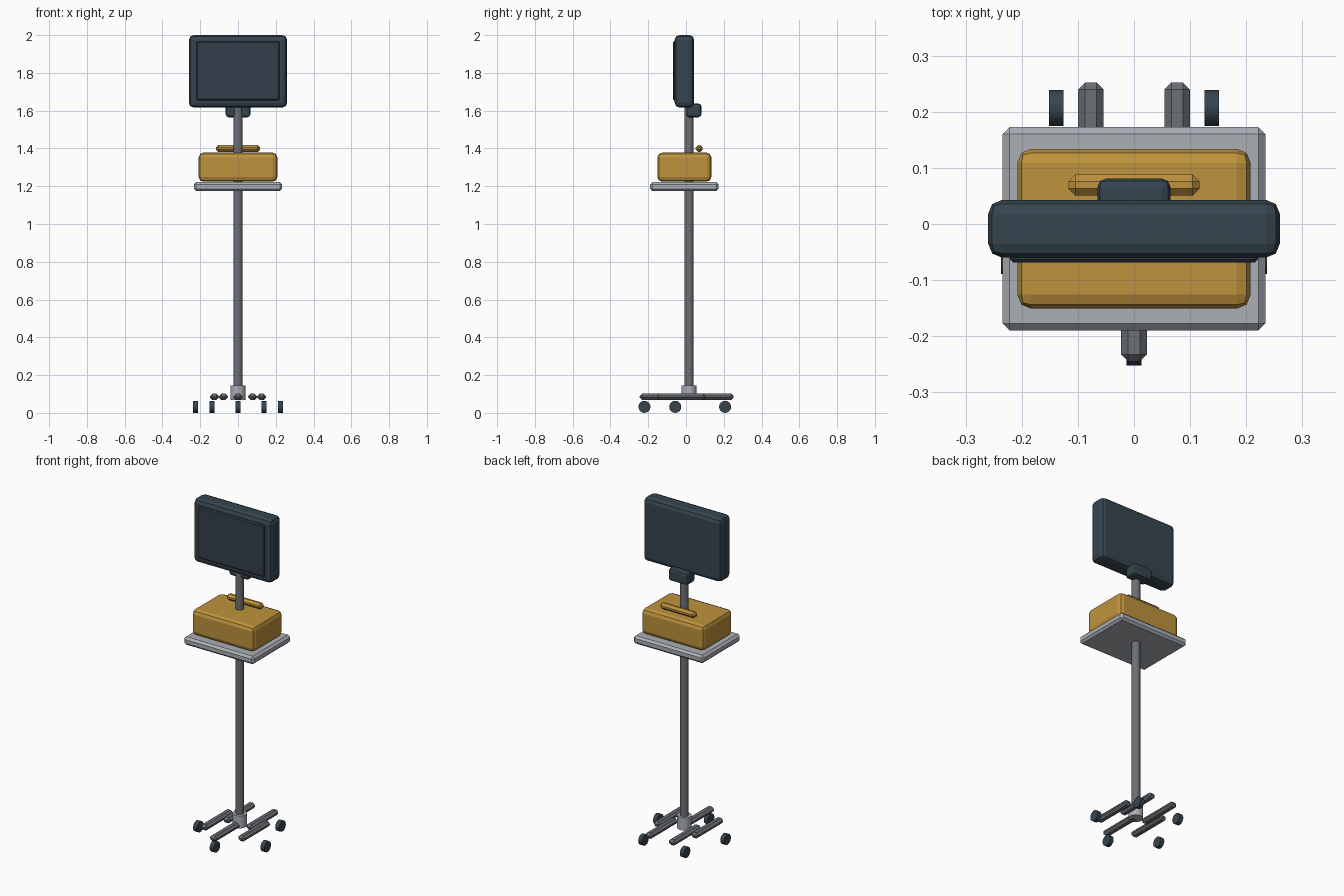
import bpy
import math

cube = bpy.data.objects.get("Cube")
if cube:
    bpy.data.objects.remove(cube, do_unlink=True)


def material(name, hex_code):
    # sRGB hex string to a linear flat material
    srgb = [int(hex_code[i:i + 2], 16) / 255 for i in (0, 2, 4)]
    rgba = [c / 12.92 if c < 0.04045 else ((c + 0.055) / 1.055) ** 2.4 for c in srgb] + [1]
    mat = bpy.data.materials.new(name)
    mat.use_nodes = True
    mat.diffuse_color = rgba
    bsdf = next(n for n in mat.node_tree.nodes if n.type == 'BSDF_PRINCIPLED')
    bsdf.inputs["Base Color"].default_value = rgba
    return mat


dark = material("dark slate", "36454F")
glass = material("screen glass", "343F4B")
steel = material("steel grey", "6C7075")
silver = material("light grey", "ABB0B6")
ochre = material("ochre", "BF933D")


def block(name, mat, x, y, z, bevel, segments=1):
    """Bevelled box given by its (min, max) range on each axis."""
    ranges = (x, y, z)
    bpy.ops.mesh.primitive_cube_add(size=1, location=[(a + b) / 2 for a, b in ranges])
    obj = bpy.context.object
    obj.name = name
    obj.scale = [b - a for a, b in ranges]
    bpy.ops.object.transform_apply(location=False, rotation=False, scale=True)
    mod = obj.modifiers.new("Bevel", 'BEVEL')
    mod.width = bevel
    mod.segments = segments
    obj.data.materials.append(mat)
    return obj


def cylinder(name, mat, radius, depth, location, sides, along_x=False):
    bpy.ops.mesh.primitive_cylinder_add(
        vertices=sides, radius=radius, depth=depth, location=location,
        rotation=(0, math.pi / 2 if along_x else 0, 0))
    obj = bpy.context.object
    obj.name = name
    obj.data.materials.append(mat)
    bpy.ops.object.shade_smooth_by_angle(angle=math.radians(30))
    return obj


AXIS_Y = 0.016  # pole position

# Pole and base collar
cylinder("pole", steel, 0.024, 1.55, (0, AXIS_Y, 0.865), 24)
cylinder("base_collar", silver, 0.04, 0.075, (0, AXIS_Y, 0.107), 24)

# Five parallel foot bars and five casters set around the pole
for i in range(5):
    angle = math.radians(-90 + 72 * i)
    dx, dy = math.cos(angle), math.sin(angle)
    bx, by = 0.131 * dx, AXIS_Y + 0.131 * dy
    block(f"foot_bar_{i + 1}", steel, (bx - 0.023, bx + 0.023),
          (by - 0.13, by + 0.13), (0.068, 0.102), 0.0125)
    cylinder(f"caster_{i + 1}", dark, 0.032, 0.026,
             (0.236 * dx, AXIS_Y + 0.236 * dy, 0.032), 16, along_x=True)

# Tray with the case and its handle
block("tray", silver, (-0.234, 0.234), (-0.19, 0.173), (1.174, 1.222), 0.0125)
block("case", ochre, (-0.208, 0.208), (-0.151, 0.134), (1.224, 1.378), 0.025, 2)
block("case_handle", ochre, (-0.117, 0.117), (0.051, 0.088), (1.382, 1.418), 0.0125)

# Monitor, screen and rear mounting bracket
block("monitor_bracket", dark, (-0.065, 0.065), (0.002, 0.081), (1.565, 1.638), 0.015, 2)
block("monitor", dark, (-0.26, 0.26), (-0.06, 0.043), (1.617, 2.0), 0.025, 2)
block("screen", glass, (-0.221, 0.221), (-0.069, -0.05), (1.655, 1.967), 0.006)
